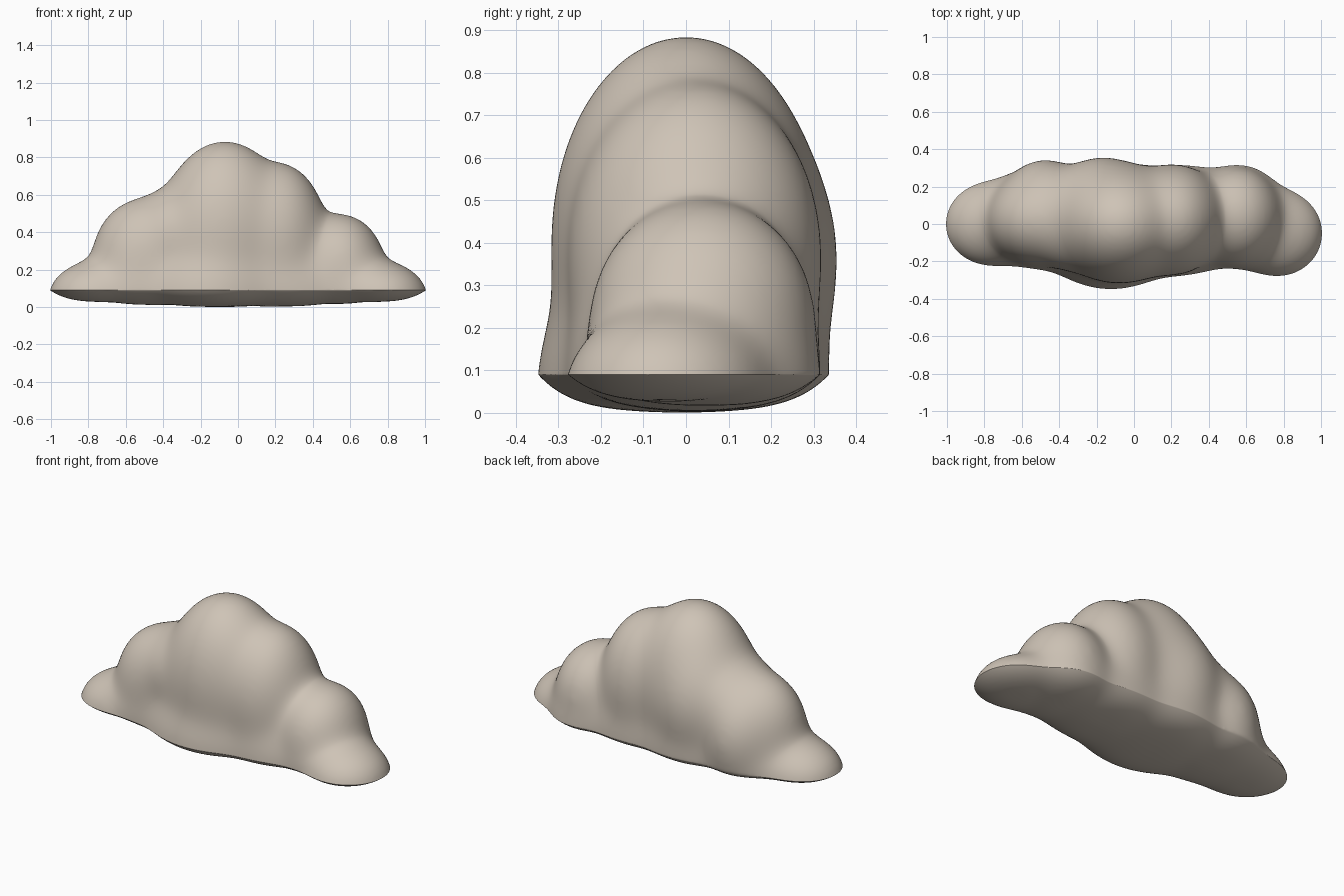
import bpy
import bmesh
import math
from mathutils import Matrix, Vector

cube = bpy.data.objects.get("Cube")
if cube:
    bpy.data.objects.remove(cube)

RIM = 0.09      # height of the widest edge
BLEND = 0.045   # softness of the joins

# Puffs: centre and radii
puffs = [
    ((-0.07, 0.0, 0.42), (0.33, 0.31, 0.463)),      # main crown
    ((-0.18, 0.06, 0.36), (0.23, 0.275, 0.32)),     # back of the crown
    ((-0.36, 0.02, 0.40), (0.16, 0.23, 0.20)),      # fill beside the crown
    ((0.22, 0.025, 0.38), (0.25, 0.285, 0.38)),     # left shoulder
    ((-0.51, 0.02, 0.28), (0.255, 0.23, 0.285)),    # right shoulder
    ((-0.48, 0.12, 0.24), (0.18, 0.205, 0.24)),     # back of the right shoulder
    ((0.55, 0.04, 0.24), (0.22, 0.25, 0.25)),       # low left puff
    ((-0.775, 0.0, 0.05), (0.235, 0.22, 0.185)),    # right tip
    ((0.775, -0.05, 0.05), (0.235, 0.23, 0.185)),   # left tip
    ((-0.13, -0.01, 0.05), (0.39, 0.335, 0.32)),    # skirt, middle
    ((0.25, 0.02, 0.05), (0.36, 0.285, 0.30)),      # skirt, left
    ((-0.50, 0.03, 0.05), (0.30, 0.25, 0.24)),      # skirt, right
    ((0.57, 0.05, 0.05), (0.22, 0.25, 0.20)),       # skirt under the low puff
]
puffs = [(Vector(c), Vector(r)) for c, r in puffs]


def field(point):
    """Softly blended distance to all puffs, and its outward direction."""
    total = 0.0
    push = Vector()
    for centre, radii in puffs:
        p = point - centre
        scaled = Vector((p.x / radii.x, p.y / radii.y, p.z / radii.z))
        slope = Vector((scaled.x / radii.x, scaled.y / radii.y, scaled.z / radii.z))
        reach = max(slope.length, 1e-6)
        distance = scaled.length * (scaled.length - 1) / reach
        weight = math.exp(-distance / BLEND)
        total += weight
        push += slope * (weight / reach)
    return -BLEND * math.log(max(total, 1e-30)), push / max(total, 1e-30)


def settle(point, steps, flat=False):
    """Move a point onto the blended skin, optionally only sideways."""
    for _ in range(steps):
        distance, push = field(point)
        if flat:
            if distance <= 0:
                break
            push.z = 0
        point = point - push * (distance / max(push.length_squared, 0.3))
    return point


bm = bmesh.new()
for centre, radii in puffs:
    place = Matrix.Translation(centre) @ Matrix.Diagonal((*radii, 1))
    bmesh.ops.create_icosphere(bm, subdivisions=5, radius=1, matrix=place)
mesh = bpy.data.meshes.new("cloud")
bm.to_mesh(mesh)
bm.free()
cloud = bpy.data.objects.new("cloud", mesh)
bpy.context.collection.objects.link(cloud)
bpy.context.view_layer.objects.active = cloud
cloud.select_set(True)

# Fuse the puffs into one relaxed skin
fuse = cloud.modifiers.new("fuse", "REMESH")
fuse.mode = "VOXEL"
fuse.voxel_size = 0.017
bpy.ops.object.modifier_apply(modifier=fuse.name)
relax = cloud.modifiers.new("relax", "SMOOTH")
relax.iterations = 12
bpy.ops.object.modifier_apply(modifier=relax.name)

# Pull the skin over the soft joins, then press the underside into a shallow belly
for v in cloud.data.vertices:
    point = settle(v.co.copy(), 4)
    if point.z < RIM:
        point.z = RIM
        point = settle(point, 4, flat=True)
        inset = max(0.0, -field(point)[0])
        depth = 0.092 * (1 - 0.35 * point.x ** 2)
        point.z = RIM - depth * (1 - math.exp(-inset / 0.08))
    v.co = point

# Round off the rim slightly
soften = cloud.modifiers.new("soften", "SMOOTH")
soften.iterations = 5
bpy.ops.object.modifier_apply(modifier=soften.name)

# Colour
stone = bpy.data.materials.new("warm grey")
stone.use_nodes = True
colour = (0.62, 0.55, 0.47, 1)
stone.diffuse_color = colour
stone.node_tree.nodes["Principled BSDF"].inputs["Base Color"].default_value = colour
cloud.data.materials.clear()
cloud.data.materials.append(stone)
bpy.ops.object.shade_smooth()
